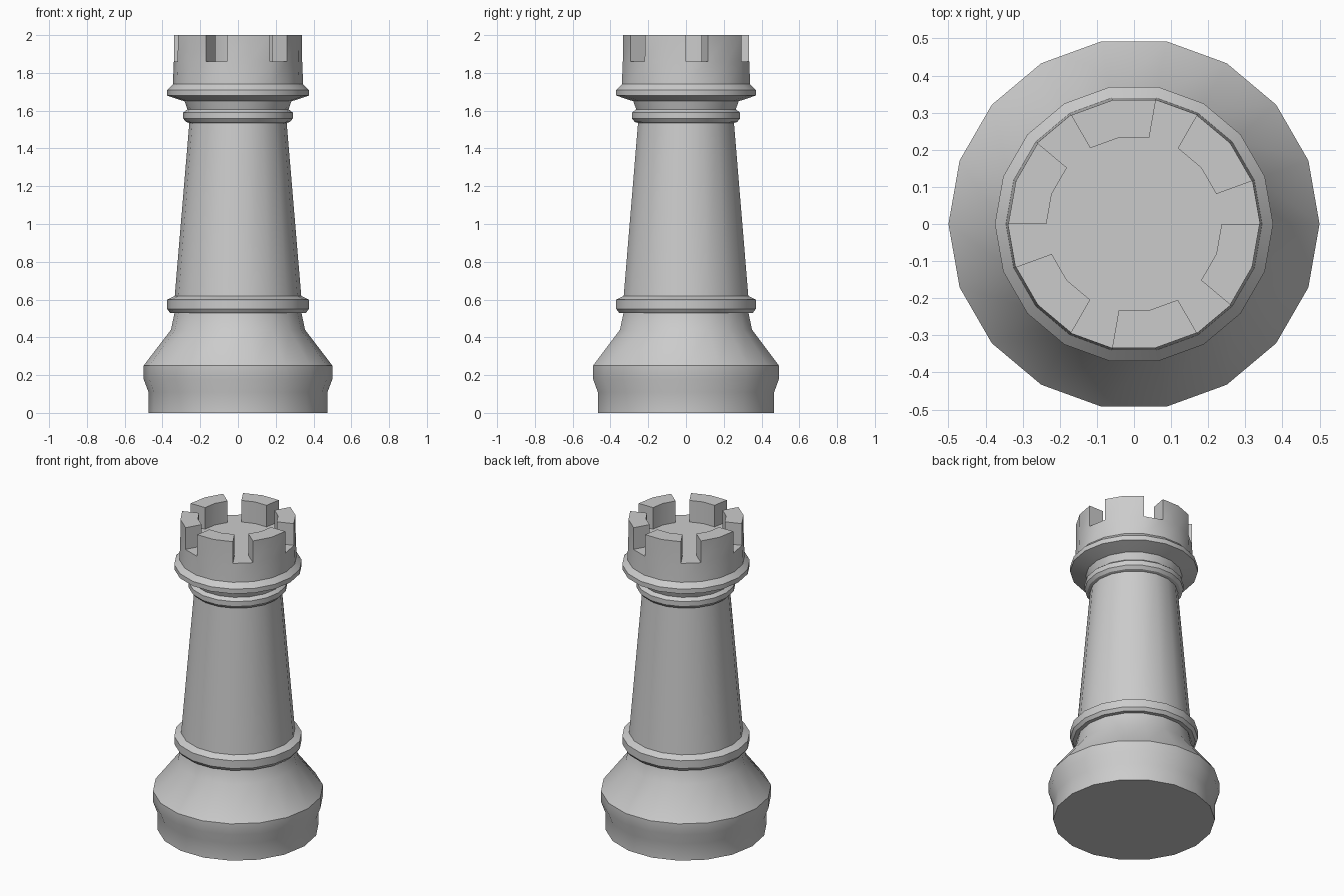
import bpy, bmesh
from math import cos, sin, radians

if "Cube" in bpy.data.objects:
    bpy.data.objects.remove(bpy.data.objects["Cube"])

SIDES = 18
FLOOR = 1.86      # battlement floor height
INNER = 0.237     # inner radius of the battlements

# Radius, height from the base up to the battlement floor
profile = [
    (0.474, 0.0), (0.474, 0.11), (0.50, 0.18), (0.50, 0.25),     # base
    (0.355, 0.44), (0.336, 0.53),                                # shoulder
    (0.36, 0.53), (0.375, 0.55), (0.375, 0.60), (0.335, 0.62),   # lower ring
    (0.258, 1.535), (0.275, 1.54), (0.29, 1.558),                # shaft
    (0.29, 1.59), (0.268, 1.607), (0.283, 1.65),                 # upper ring, neck
    (0.30, 1.655), (0.375, 1.68), (0.375, 1.71), (0.345, 1.74),  # collar
    (0.34, FLOOR), (INNER, FLOOR),                               # turret
]

bm = bmesh.new()


def ring(r, z):
    return [bm.verts.new((r * cos(radians(360 / SIDES * i)),
                          r * sin(radians(360 / SIDES * i)), z)) for i in range(SIDES)]


# Turned body
rings = [ring(r, z) for r, z in profile]
for a, b in zip(rings, rings[1:]):
    strip = []
    for i in range(SIDES):
        j = (i + 1) % SIDES
        strip.append(bm.faces.new((a[i], a[j], b[j], b[i])))
bm.faces.new(list(reversed(rings[0])))
bm.faces.new(rings[-1])

# Six battlements: two segments raised, one left as a gap
raised = [f for i, f in enumerate(strip) if i % 3]
result = bmesh.ops.extrude_face_region(bm, geom=raised)
for v in result["geom"]:
    if isinstance(v, bmesh.types.BMVert):
        v.co.z = 2.0
        v.co.xy *= 0.996
bmesh.ops.delete(bm, geom=[f for f in raised if f.is_valid], context='FACES_ONLY')
bmesh.ops.recalc_face_normals(bm, faces=bm.faces[:])

mesh = bpy.data.meshes.new("castle_tower")
bm.to_mesh(mesh)
bm.free()
tower = bpy.data.objects.new("castle_tower", mesh)
bpy.context.collection.objects.link(tower)
bpy.context.view_layer.objects.active = tower
tower.select_set(True)
bpy.ops.object.shade_smooth_by_angle(angle=radians(30))
